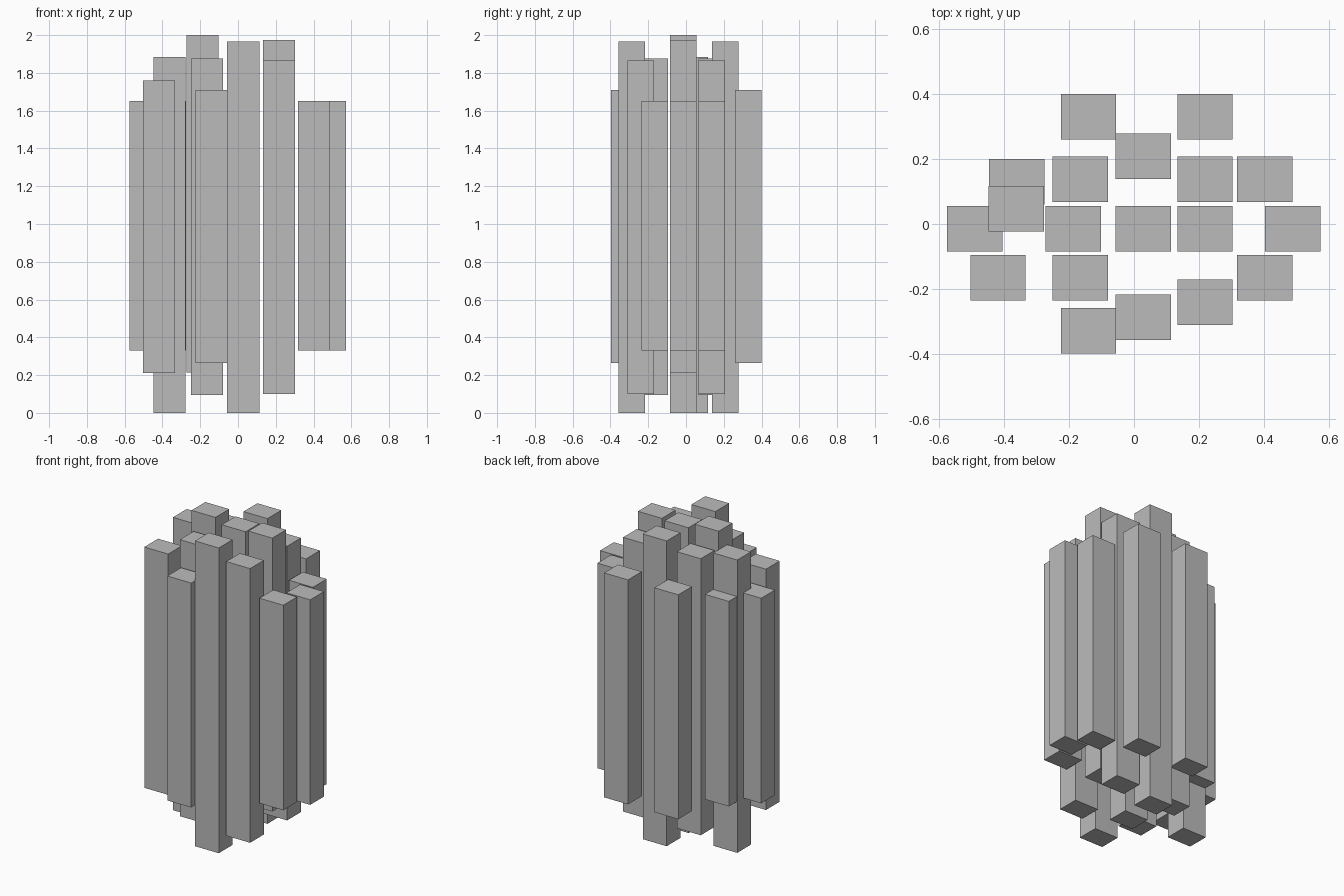
import bpy
import bmesh
from mathutils import Matrix, Vector

if "Cube" in bpy.data.objects:
    bpy.data.objects.remove(bpy.data.objects["Cube"])

grey = bpy.data.materials.new("plain_grey")
grey.diffuse_color = (0.5, 0.5, 0.5, 1)
grey.use_nodes = True
grey.node_tree.nodes["Principled BSDF"].inputs["Base Color"].default_value = grey.diffuse_color

W, D = 0.17, 0.14   # shared column width and depth


def column(name, x, y, bottom, top):
    """Upright rectangular column centred on x, y."""
    bm = bmesh.new()
    bmesh.ops.create_cube(bm, size=1, matrix=Matrix.LocRotScale(
        Vector((x, y, (bottom + top) / 2)), None, Vector((W, D, top - bottom))))
    mesh = bpy.data.meshes.new(name)
    bm.to_mesh(mesh)
    bm.free()
    mesh.materials.append(grey)
    bpy.context.collection.objects.link(bpy.data.objects.new(name, mesh))


# Height spans (bottom, top) that repeat across the cluster
SHORT, MEDIUM, LONG, FULL = (0.33, 1.65), (0.265, 1.71), (0.10, 1.865), (0.0, 1.965)

# Columns row by row: (x, y, height span)
rows = {
    "back_column": [(-0.14, 0.33, MEDIUM), (0.218, 0.33, MEDIUM), (0.028, 0.208, FULL)],
    "rear_column": [(-0.36, 0.13, SHORT), (-0.165, 0.137, (0.095, 1.875)),
                    (0.218, 0.137, LONG), (0.402, 0.137, SHORT)],
    "middle_column": [(-0.49, -0.014, SHORT), (-0.362, 0.047, (0.0, 1.885)),
                      (-0.187, -0.014, (0.215, 2.0)), (0.028, -0.014, FULL),
                      (0.218, -0.014, (0.215, 1.975)), (0.488, -0.014, SHORT)],
    "near_column": [(-0.418, -0.165, (0.21, 1.76)), (-0.165, -0.165, (0.095, 1.875)),
                    (0.402, -0.165, SHORT)],
    "front_column": [(-0.14, -0.328, MEDIUM), (0.028, -0.287, FULL), (0.218, -0.24, LONG)],
}
for name, spots in rows.items():
    for i, (x, y, span) in enumerate(spots, 1):
        column(f"{name}_{i}", x, y, *span)
